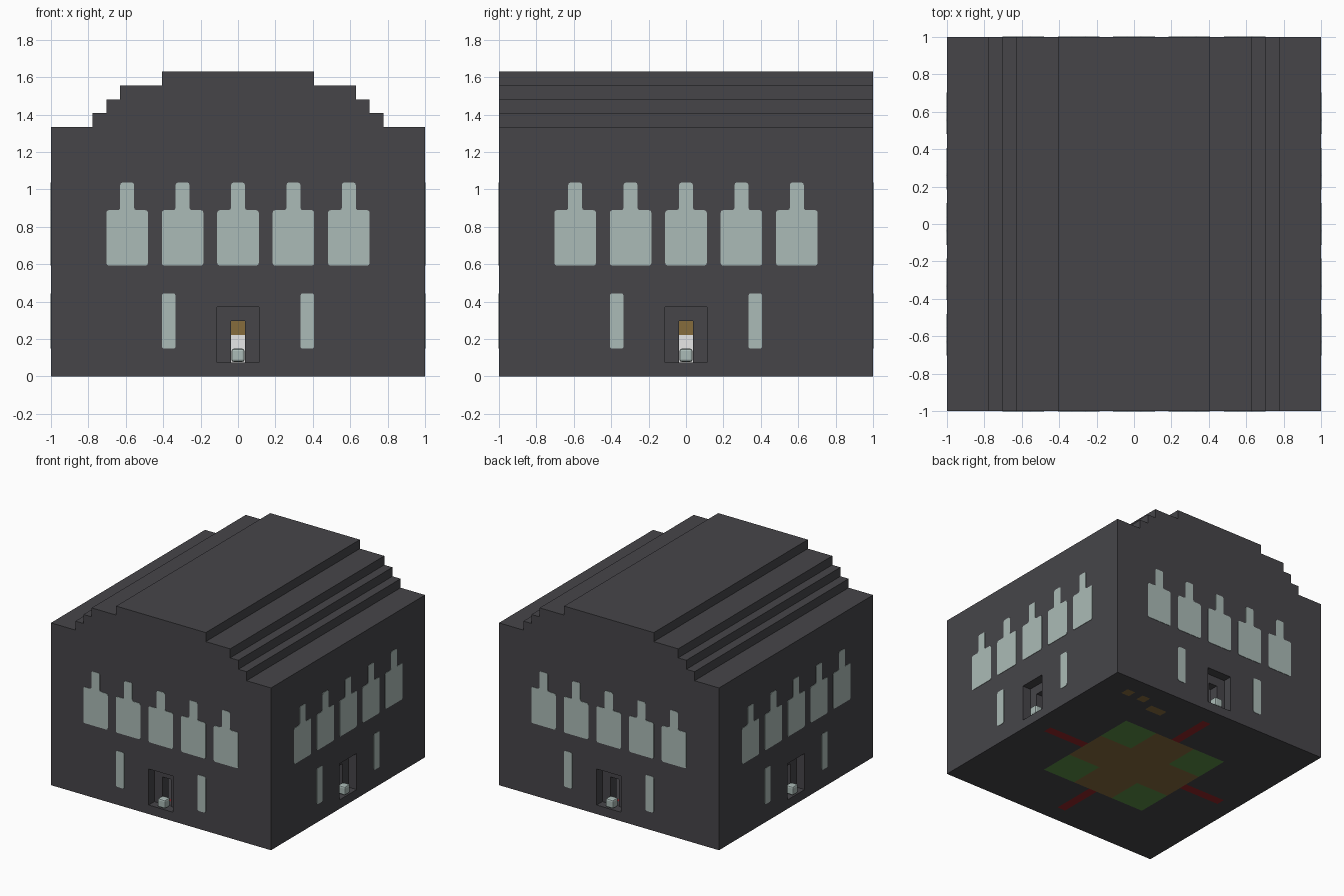
import bpy, bmesh
from math import pi
from mathutils import Matrix, Vector

if "Cube" in bpy.data.objects:
    bpy.data.objects.remove(bpy.data.objects["Cube"])

U = 2 / 27  # one building block


def material(name, rgb):
    def linear(c):
        c /= 255
        return c / 12.92 if c <= 0.04045 else ((c + 0.055) / 1.055) ** 2.4
    colour = (*[linear(c) for c in rgb], 1)
    m = bpy.data.materials.new(name)
    m.use_nodes = True
    m.diffuse_color = colour
    m.node_tree.nodes["Principled BSDF"].inputs["Base Color"].default_value = colour
    return m


stone = material("dark stone", (70, 69, 73))
glass = material("pale glass", (171, 187, 183))
wood = material("brown wood", (134, 108, 60))
grass = material("grass green", (92, 142, 70))
carpet = material("red carpet", (146, 36, 40))
white = material("white", (255, 255, 255))


def finish(name, bm, *mats):
    bmesh.ops.recalc_face_normals(bm, faces=bm.faces)
    mesh = bpy.data.meshes.new(name)
    bm.to_mesh(mesh)
    bm.free()
    for m in mats:
        mesh.materials.append(m)
    ob = bpy.data.objects.new(name, mesh)
    bpy.context.collection.objects.link(ob)
    return ob


def box(bm, x0, x1, y0, y1, z0, z1):
    size = Vector((x1 - x0, y1 - y0, z1 - z0)) * U
    mid = Vector((x0 + x1, y0 + y1, z0 + z1)) * U / 2
    return bmesh.ops.create_cube(bm, size=1, matrix=Matrix.Translation(mid) @ Matrix.Diagonal((*size, 1)))


def prism(bm, half, y, depth, round_off=0):
    """Extrude a profile, given as its right half and mirrored, along y."""
    pts = half + [(-x, z) for x, z in reversed(half)]
    face = bm.faces.new([bm.verts.new((x * U, y * U, z * U)) for x, z in pts])
    made = [face]
    if round_off:
        old = set(bm.faces) - {face}
        bmesh.ops.bevel(bm, geom=face.verts[:], offset=round_off, segments=2,
                        affect='VERTICES', profile=0.5)
        made = [f for f in bm.faces if f not in old]
    out = bmesh.ops.extrude_face_region(bm, geom=made)["geom"]
    moved = [v for v in out if isinstance(v, bmesh.types.BMVert)]
    bmesh.ops.translate(bm, verts=moved, vec=(0, depth, 0))
    return [v for f in made for v in f.verts] + moved


def cut(target, bm, name):
    cutter = finish(name, bm)
    mod = target.modifiers.new(name, 'BOOLEAN')
    mod.object, mod.operation, mod.solver = cutter, 'DIFFERENCE', 'EXACT'
    dg = bpy.context.evaluated_depsgraph_get()
    mesh = bpy.data.meshes.new_from_object(target.evaluated_get(dg))
    target.modifiers.clear()
    target.data = mesh
    bpy.data.objects.remove(cutter)


# Hall with stepped roof running front to back
bm = bmesh.new()
prism(bm, [(13.5, 0), (13.5, 18), (10.5, 18), (10.5, 19), (9.5, 19), (9.5, 20),
           (8.5, 20), (8.5, 21), (5.5, 21), (5.5, 22)], -13.5, 2)
hall = finish("hall", bm, stone, grass, wood, carpet)

# Hollow room, narrow inner doorways and wide outer doorways
bm = bmesh.new()
box(bm, -11.5, 11.5, -11.5, 11.5, 1, 17)
cut(hall, bm, "room_cutter")
for w, h, reach in ((0.5, 4, 14), (1.5, 5, 14)):
    for axis in range(2):
        for s in (-1, 1):
            bm = bmesh.new()
            near = 11 if w < 1 else 12.5
            a, b = sorted((s * near, s * reach))
            if axis:
                box(bm, a, b, -w, w, 1, h)
            else:
                box(bm, -w, w, a, b, 1, h)
            cut(hall, bm, "door_cutter")


# Floor pattern: lawn, wooden cross and carpets, coloured by block position
def floor_colour(x, y):
    ax, ay = abs(x), abs(y)
    if max(ax, ay) < 6.5:
        return 2 if min(ax, ay) < 2.5 else 1
    if min(ax, ay) < 0.5 and max(ax, ay) < 11.5:
        return 3
    if (round(x), round(y)) in ((10, 11), (8, 11), (5, 10), (6, 10)):
        return 2
    return 0


def is_floor(f):
    return abs(f.normal.z) > 0.9 and f.calc_center_median().z < 1.1 * U


bm = bmesh.new()
bm.from_mesh(hall.data)
for normal in ((1, 0, 0), (0, 1, 0)):
    for k in range(-12, 12):
        faces = [f for f in bm.faces if is_floor(f)]
        geom = faces + list({e for f in faces for e in f.edges}) + list({v for f in faces for v in f.verts})
        bmesh.ops.bisect_plane(bm, geom=geom, dist=1e-5, plane_no=normal,
                               plane_co=Vector(normal) * (k + 0.5) * U)
for f in bm.faces:
    c = f.calc_center_median() / U
    f.material_index = floor_colour(c.x, c.y) if is_floor(f) else 0
bm.to_mesh(hall.data)
bm.free()

# Each side: five bottle-shaped windows, two slit windows, one glass block in the door
for i, side in enumerate(("front", "left", "back", "right")):
    turn = Matrix.Rotation(i * pi / 2, 4, 'Z')
    bm = bmesh.new()
    shapes = [(x, [(1.5, 8), (1.5, 12), (0.5, 12), (0.5, 14)]) for x in (-8, -4, 0, 4, 8)]
    shapes += [(x, [(0.5, 2), (0.5, 6)]) for x in (-5, 5)]
    for x, half in shapes:
        verts = prism(bm, half, -13.54, 0.006, 0.013)
        bmesh.ops.translate(bm, verts=list(set(verts)), vec=(x * U, 0, 0))
    bmesh.ops.transform(bm, matrix=turn, verts=bm.verts)
    finish(side + "_windows", bm, glass)

    bm = bmesh.new()
    box(bm, -0.47, 0.47, -13.45, -12.55, 1.05, 2)
    bmesh.ops.bevel(bm, geom=bm.edges[:], offset=0.012, segments=2, affect='EDGES', profile=0.5)
    bmesh.ops.transform(bm, matrix=turn, verts=bm.verts)
    finish(side + "_door_block", bm, glass)

# Centrepiece: white post with a wooden cap
bm = bmesh.new()
box(bm, -0.5, 0.5, -0.5, 0.5, 1, 3)
finish("centre_post", bm, white)
bm = bmesh.new()
box(bm, -0.5, 0.5, -0.5, 0.5, 3, 4)
finish("post_cap", bm, wood)
